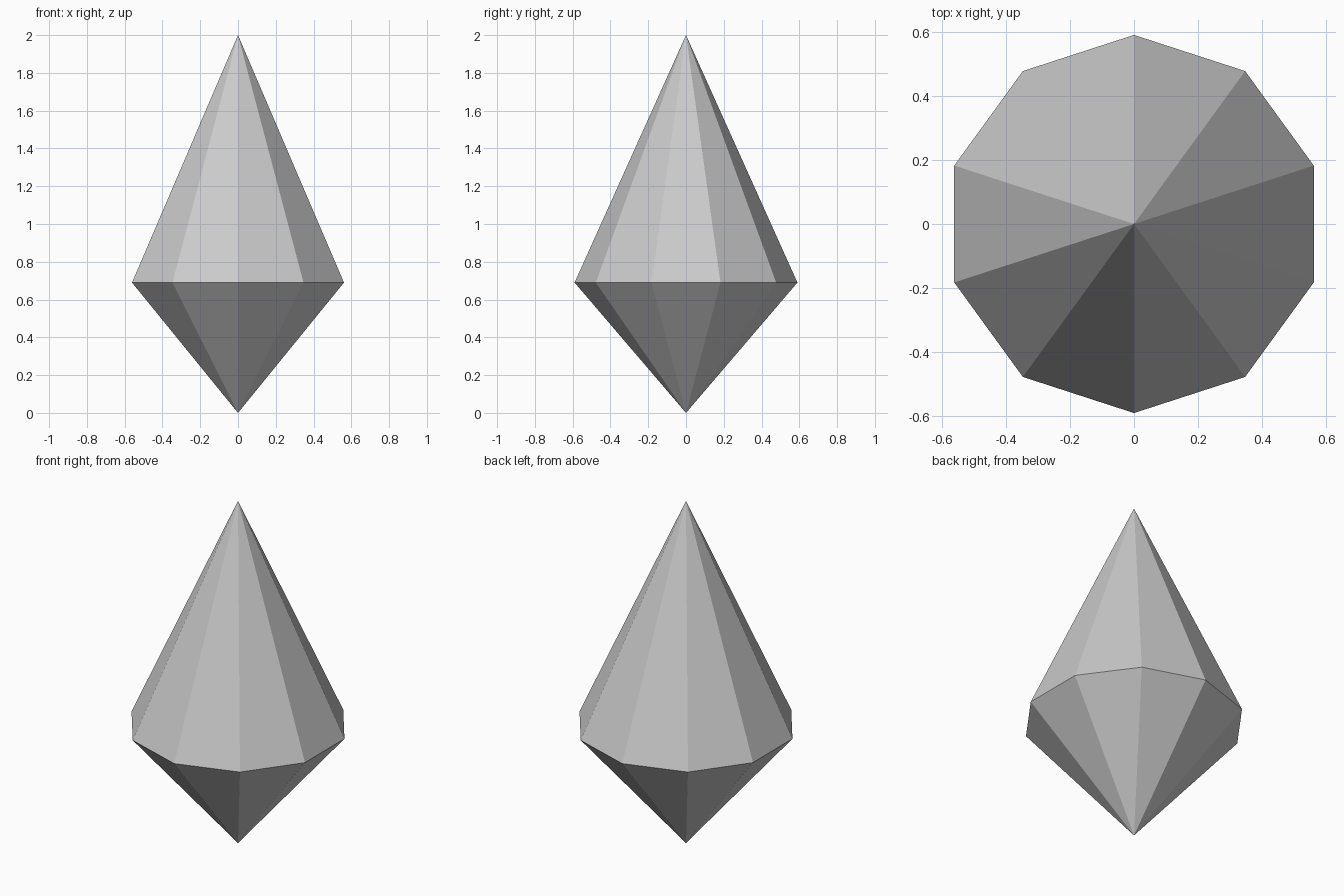
import bpy, bmesh
from math import sin, cos, tau

if "Cube" in bpy.data.objects:
    bpy.data.objects.remove(bpy.data.objects["Cube"])

SIDES, RADIUS, GIRDLE_Z, HEIGHT = 10, 0.59, 0.69, 2.0

bm = bmesh.new()

# Widest ring and the two end points
ring = [bm.verts.new((RADIUS * sin(tau * i / SIDES), RADIUS * cos(tau * i / SIDES), GIRDLE_Z))
        for i in range(SIDES)]
top = bm.verts.new((0, 0, HEIGHT))
bottom = bm.verts.new((0, 0, 0))

# Long upper facets and short lower facets
for i in range(SIDES):
    a, b = ring[i], ring[(i + 1) % SIDES]
    bm.faces.new((b, a, top))
    bm.faces.new((a, b, bottom))
bmesh.ops.recalc_face_normals(bm, faces=bm.faces)

mesh = bpy.data.meshes.new("crystal")
bm.to_mesh(mesh)
bm.free()
bpy.context.collection.objects.link(bpy.data.objects.new("crystal", mesh))
